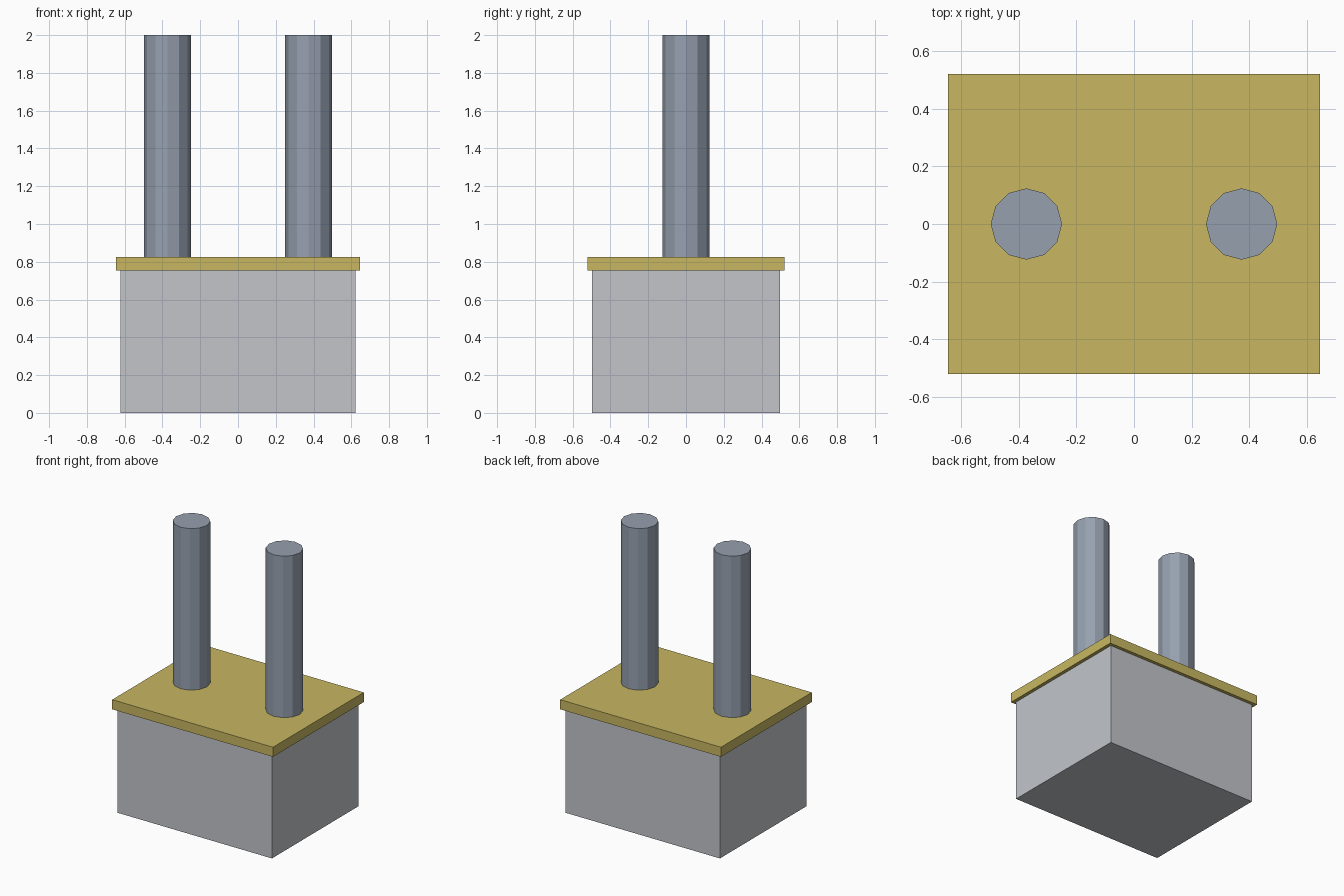
import bpy

if "Cube" in bpy.data.objects:
    bpy.data.objects.remove(bpy.data.objects["Cube"], do_unlink=True)


def material(name, rgb):
    mat = bpy.data.materials.new(name)
    mat.use_nodes = True
    mat.diffuse_color = (*rgb, 1)
    mat.node_tree.nodes["Principled BSDF"].inputs["Base Color"].default_value = (*rgb, 1)
    return mat


def finish(name, mat):
    obj = bpy.context.object
    obj.name = obj.data.name = name
    obj.data.materials.append(mat)
    return obj


def box(name, width, depth, bottom, top, mat):
    bpy.ops.mesh.primitive_cube_add(size=1, location=(0, 0, (bottom + top) / 2))
    bpy.context.object.scale = (width, depth, top - bottom)
    bpy.ops.object.transform_apply(location=False, rotation=False, scale=True)
    return finish(name, mat)


light_grey = material("light grey", (0.54, 0.56, 0.59))
brass = material("brass yellow", (0.58, 0.475, 0.12))
steel = material("blue grey steel", (0.305, 0.352, 0.43))

BASE_TOP, PLATE_TOP, TOP = 0.755, 0.825, 2.0

# Main block and overhanging lid plate
box("base_block", 1.244, 0.996, 0, BASE_TOP, light_grey)
box("lid_plate", 1.294, 1.044, BASE_TOP, PLATE_TOP, brass)

# Pair of twelve-sided posts standing on the plate
for side, sign in (("left", 1), ("right", -1)):
    bpy.ops.mesh.primitive_cylinder_add(
        vertices=12, radius=0.124, depth=TOP - PLATE_TOP,
        location=(sign * 0.374, 0, (TOP + PLATE_TOP) / 2))
    finish(side + "_post", steel)
